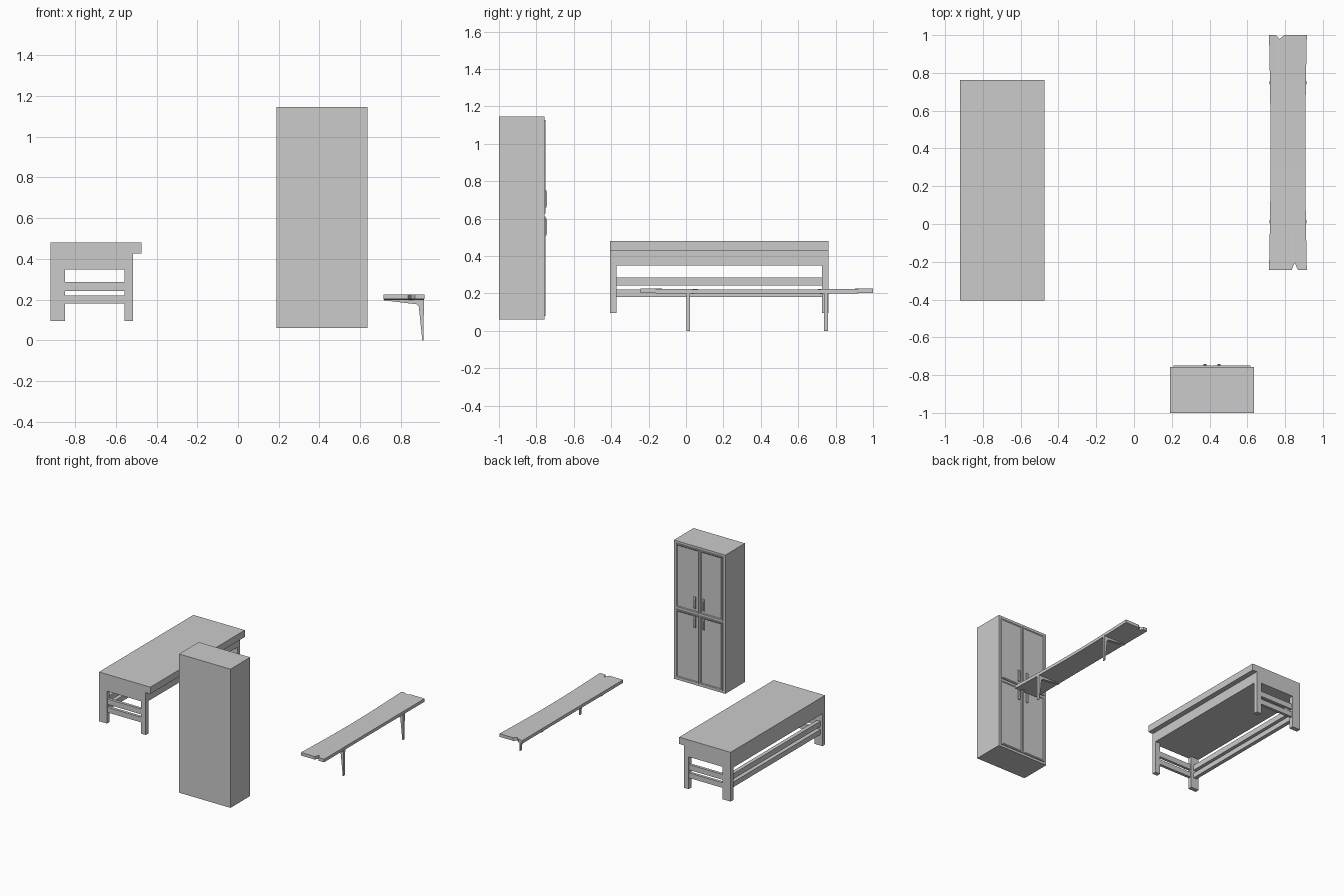
import bpy, bmesh, math

if "Cube" in bpy.data.objects:
    bpy.data.objects.remove(bpy.data.objects["Cube"])


def finish(name, bm):
    bmesh.ops.recalc_face_normals(bm, faces=bm.faces)
    mesh = bpy.data.meshes.new(name)
    bm.to_mesh(mesh)
    bm.free()
    obj = bpy.data.objects.new(name, mesh)
    bpy.context.collection.objects.link(obj)
    return obj


def box(name, x, y, z):
    bm = bmesh.new()
    bmesh.ops.create_cube(bm, size=1)
    for v in bm.verts:
        v.co = [lo + (c + 0.5) * (hi - lo) for c, (lo, hi) in zip(v.co, (x, y, z))]
    return finish(name, bm)


def prism(name, points, offset):
    """Extrude a closed 3D outline along an offset vector."""
    bm = bmesh.new()
    face = bm.faces.new([bm.verts.new(p) for p in points])
    geo = bmesh.ops.extrude_face_region(bm, geom=[face], use_keep_orig=True)["geom"]
    verts = [g for g in geo if isinstance(g, bmesh.types.BMVert)]
    bmesh.ops.translate(bm, verts=verts, vec=offset)
    return finish(name, bm)


# Table: solid top with an overhanging lip along one long side
prism("table_top",
      [(-0.92, -0.405, 0.348), (-0.515, -0.405, 0.348), (-0.515, -0.405, 0.427),
       (-0.475, -0.405, 0.427), (-0.475, -0.405, 0.48), (-0.92, -0.405, 0.48)],
      (0, 1.168, 0))

# Table legs
leg_x = [(-0.92, -0.85), (-0.557, -0.515)]
leg_y = [(-0.405, -0.372), (0.728, 0.763)]
for x in leg_x:
    for y in leg_y:
        box("table_leg", x, y, (0.095, 0.348))

# Pairs of stretchers on both ends and the long back side
for z in [(0.18, 0.22), (0.243, 0.285)]:
    for y in leg_y:
        mid = sum(y) / 2
        box("end_rail", (-0.855, -0.552), (mid - 0.011, mid + 0.011), z)
    box("long_rail", (-0.902, -0.872), (-0.377, 0.733), z)

# Cabinet body
box("cabinet_body", (0.19, 0.635), (-1.0, -0.757), (0.06, 1.145))


def door(x, z):
    obj = box("cabinet_door", x, (-0.76, -0.75), z)
    bm = bmesh.new()
    bm.from_mesh(obj.data)
    front = max(bm.faces, key=lambda f: f.calc_center_median().y)
    bmesh.ops.inset_region(bm, faces=[front], thickness=0.012, depth=0)
    bmesh.ops.inset_region(bm, faces=[front], thickness=0.008, depth=-0.004)
    bm.to_mesh(obj.data)
    bm.free()


# Four recessed doors
for x in [(0.21, 0.41), (0.416, 0.616)]:
    for z in [(0.078, 0.612), (0.626, 1.128)]:
        door(x, z)

# Four bowed handles
for x in (0.375, 0.451):
    for z in (0.508, 0.658):
        prism("door_handle",
              [(x - 0.008, -0.756, z), (x - 0.008, -0.746, z + 0.002),
               (x - 0.008, -0.742, z + 0.02), (x - 0.008, -0.742, z + 0.075),
               (x - 0.008, -0.746, z + 0.093), (x - 0.008, -0.756, z + 0.095)],
              (0.016, 0, 0))

# Bench plank: slightly waisted, gently sagging strip with notched ends
bm = bmesh.new()
xs = [0.715, 0.75, 0.772, 0.795, 0.835, 0.85, 0.868, 0.915]
top_notch = {2: 0.02}
low_notch = {5: 0.038}
steps = 16
rows = []
for k in range(steps + 1):
    t = k / steps
    bow = math.sin(math.pi * t)
    row = []
    for i, x in enumerate(xs):
        y0 = -0.243 + low_notch.get(i, 0)
        y1 = 1.0 - top_notch.get(i, 0)
        s = (x - 0.815) / 0.1
        row.append(bm.verts.new((x - s * 0.008 * bow, y0 + t * (y1 - y0),
                                 0.202 - 0.006 * bow)))
    rows.append(row)
for a, b in zip(rows, rows[1:]):
    for i in range(len(xs) - 1):
        bm.faces.new((a[i], a[i + 1], b[i + 1], b[i]))
geo = bmesh.ops.extrude_face_region(bm, geom=bm.faces[:], use_keep_orig=True)["geom"]
bmesh.ops.translate(bm, verts=[g for g in geo if isinstance(g, bmesh.types.BMVert)],
                    vec=(0, 0, 0.024))
finish("bench_plank", bm)

# Angled bench brackets: tapered arm under the plank and tapered leg
for y in (0.002, 0.738):
    prism("bench_bracket",
          [(0.718, y, 0.205), (0.913, y, 0.205), (0.911, y, 0.0), (0.905, y, 0.0),
           (0.888, y, 0.165), (0.876, y, 0.177), (0.718, y, 0.196)],
          (0, 0.02, 0))
